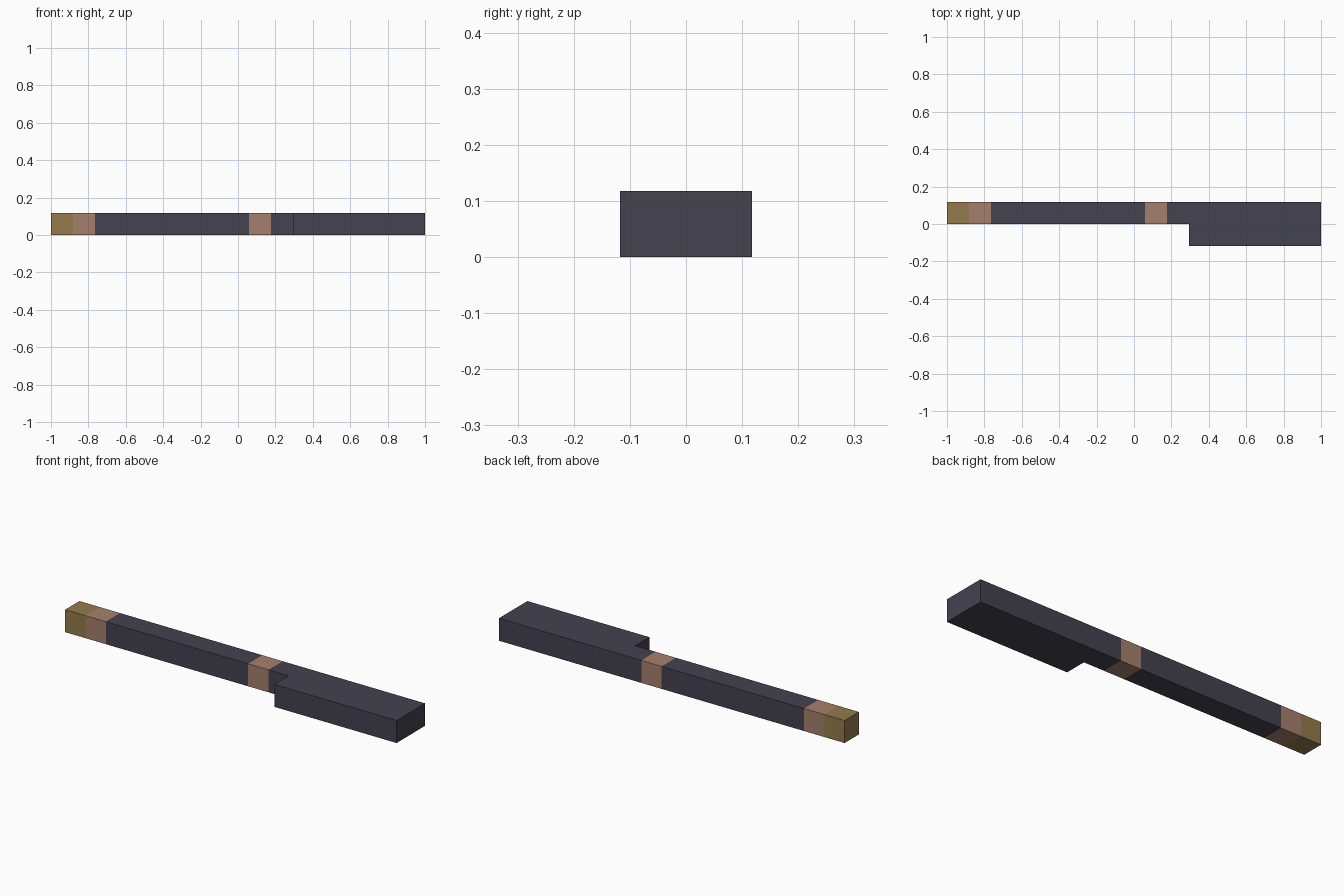
import bpy
import bmesh
from mathutils import Vector

if "Cube" in bpy.data.objects:
    bpy.data.objects.remove(bpy.data.objects["Cube"], do_unlink=True)

UNIT = 2 / 17  # side of the square bar


def make_material(name, rgb):
    mat = bpy.data.materials.new(name)
    mat.use_nodes = True
    mat.diffuse_color = (*rgb, 1)
    mat.node_tree.nodes["Principled BSDF"].inputs["Base Color"].default_value = (*rgb, 1)
    return mat


dark = make_material("dark slate", (0.058, 0.054, 0.08))
copper = make_material("copper tan", (0.381, 0.216, 0.15))
brass = make_material("dull brass", (0.296, 0.195, 0.072))

# L-shaped outline of the long bar and its wide end, in bar units from the tip
outline = [(0, 0), (11, 0), (11, -1), (17, -1), (17, 1), (0, 1)]
bm = bmesh.new()
base = bm.faces.new([bm.verts.new((x * UNIT - 1, y * UNIT, 0)) for x, y in outline])
raised = bmesh.ops.extrude_face_region(bm, geom=[base])["geom"]
bmesh.ops.translate(bm, vec=(0, 0, UNIT),
                    verts=[v for v in raised if isinstance(v, bmesh.types.BMVert)])

# Cut the bar where the colour bands begin and end
for x in (1, 2, 9, 10, 11):
    bmesh.ops.bisect_plane(bm, geom=bm.verts[:] + bm.edges[:] + bm.faces[:],
                           plane_co=Vector((x * UNIT - 1, 0, 0)), plane_no=(1, 0, 0))
bmesh.ops.recalc_face_normals(bm, faces=bm.faces)

# Brass tip, two copper bands, dark elsewhere
for face in bm.faces:
    cell = (face.calc_center_median().x + 1) / UNIT
    if cell < 1:
        face.material_index = 2
    elif cell < 2 or 9 < cell < 10:
        face.material_index = 1

mesh = bpy.data.meshes.new("banded_bar")
bm.to_mesh(mesh)
bm.free()
for mat in (dark, copper, brass):
    mesh.materials.append(mat)
bpy.context.collection.objects.link(bpy.data.objects.new("banded_bar", mesh))
